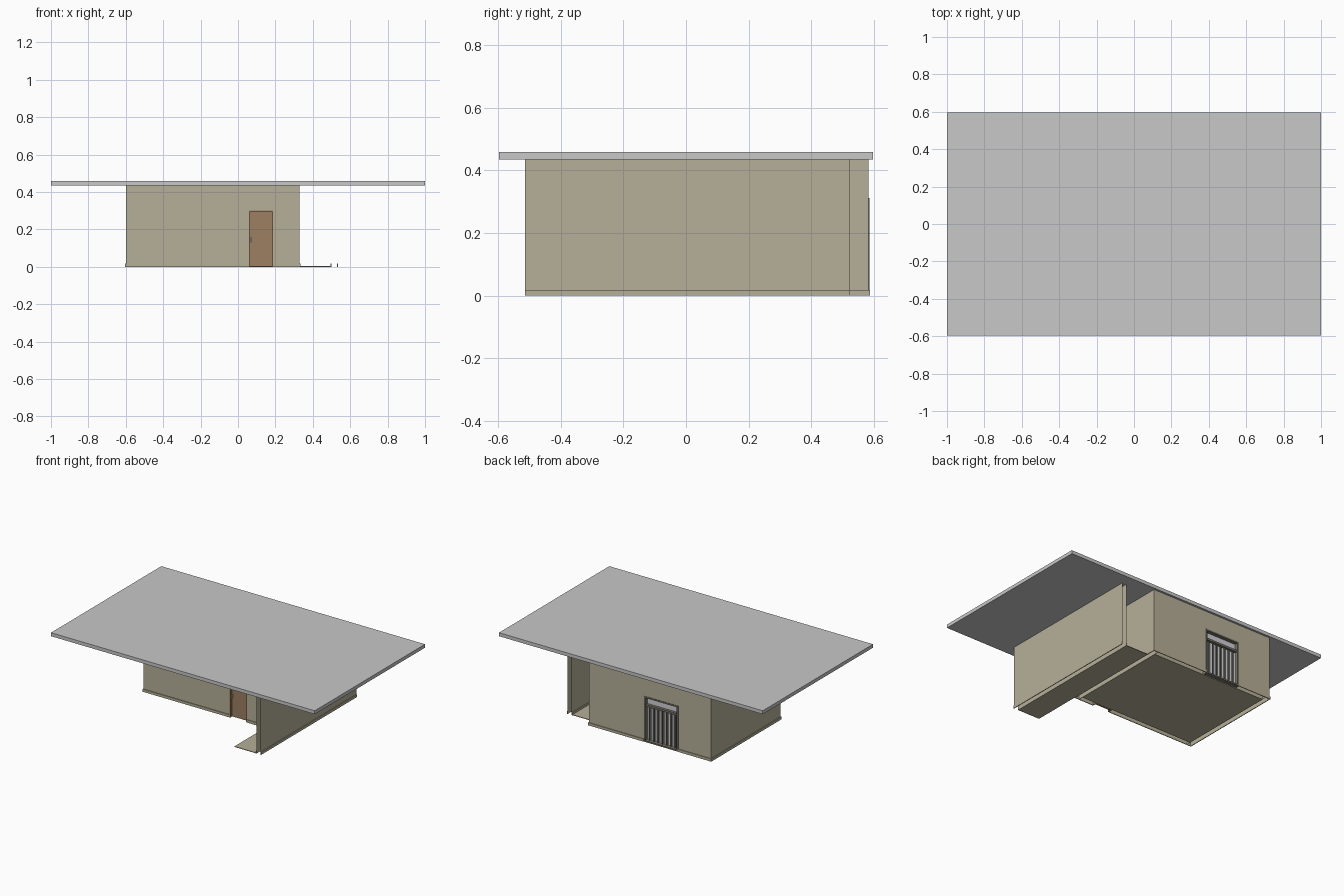
import bpy, bmesh

if "Cube" in bpy.data.objects:
    bpy.data.objects.remove(bpy.data.objects["Cube"])

def material(name, rgb):
    m = bpy.data.materials.new(name)
    m.diffuse_color = (*rgb, 1)
    m.use_nodes = True
    m.node_tree.nodes["Principled BSDF"].inputs["Base Color"].default_value = m.diffuse_color
    return m

TAN = material("tan_plaster", (0.467, 0.429, 0.314))
GREY = material("roof_grey", (0.58, 0.58, 0.58))
BROWN = material("door_brown", (0.34, 0.21, 0.12))
FRAME = material("dark_frame", (0.19, 0.18, 0.14))
PALE = material("pale_curtain", (0.64, 0.64, 0.66))
METAL = material("light_metal", (0.75, 0.75, 0.72))

def finish(name, bm, mat):
    me = bpy.data.meshes.new(name)
    bm.to_mesh(me)
    bm.free()
    ob = bpy.data.objects.new(name, me)
    me.materials.append(mat)
    bpy.context.collection.objects.link(ob)
    return ob

def boxes(name, mat, specs, drop=()):
    """Boxes given as (x0, x1, y0, y1, z0, z1); drop lists face directions left open."""
    bm = bmesh.new()
    for x0, x1, y0, y1, z0, z1 in specs:
        r = bmesh.ops.create_cube(bm, size=1)
        for v in r["verts"]:
            v.co = (x1 if v.co.x > 0 else x0, y1 if v.co.y > 0 else y0, z1 if v.co.z > 0 else z0)
    bm.normal_update()
    gone = [f for f in bm.faces for a, s in drop if f.normal[a] * s > 0.9]
    if gone:
        bmesh.ops.delete(bm, geom=gone, context='FACES')
    return finish(name, bm, mat)

H = 0.435                                   # wall height
X0, X1, Y0, Y1 = -0.598, 0.328, -0.17, 0.583  # house outline
T = 0.03                                    # wall thickness
DX0, DX1, DZ = 0.058, 0.188, 0.30           # door opening
WX0, WX1, WZ = -0.35, -0.09, 0.312          # window opening
OPEN_BOTTOM = ((2, -1),)

# Roof slab
boxes("roof_slab", GREY, [(-1, 1, -0.597, 0.597, H, 0.459)])

# House walls, open underneath
boxes("side_walls", TAN, [(X0, X0 + T, Y0, Y1, 0, H), (X1 - T, X1, Y0, Y1, 0, H)], OPEN_BOTTOM)
boxes("front_wall", TAN, [(X0 + T, DX0, Y0, Y0 + T, 0, H), (DX1, X1 - T, Y0, Y0 + T, 0, H)], OPEN_BOTTOM)
boxes("back_wall", TAN, [(X0 + T, WX0, Y1 - T, Y1, 0, H), (WX1, X1 - T, Y1 - T, Y1, 0, H)], OPEN_BOTTOM)
boxes("wall_over_openings", TAN, [(DX0, DX1, Y0, Y0 + T, DZ, H), (WX0, WX1, Y1 - T, Y1, WZ, H)])

# Floors: inside the house and the side passage
boxes("house_floor", TAN, [(X0 + T, X1 - T, Y0 + T, Y1 - T, 0, 0.004)])
boxes("passage_floor", TAN, [(X1 + 0.004, 0.5, -0.513, 0.523, 0, 0.004)])

# Freestanding wall: two skins with open ends
boxes("screen_wall", TAN, [(0.5, 0.53, -0.514, 0.524, 0, H)], ((1, 1), (1, -1), (2, -1)))

# Skirting boards around the foot of the walls
B, S = 0.005, 0.018
boxes("skirting", TAN, [
    (X0 - B, X0, Y0 - B, Y1 + B, 0, S), (X1, X1 + B, Y0 - B, Y1 + B, 0, S),
    (X0, DX0, Y0 - B, Y0, 0, S), (DX1, X1, Y0 - B, Y0, 0, S),
    (X0, WX0, Y1, Y1 + B, 0, S), (WX1, X1, Y1, Y1 + B, 0, S),
    (0.53, 0.53 + B, -0.514, 0.524, 0, S), (0.5 - B, 0.5, -0.514, 0.524, 0, S)])

# Door with handle, slightly recessed
boxes("door_leaf", BROWN, [(DX0 + 0.004, DX1 - 0.004, Y0 + 0.014, Y0 + 0.026, 0.002, DZ - 0.004)])
boxes("door_frame", BROWN, [
    (DX0, DX0 + 0.005, Y0 - 0.003, Y0 + T, 0, DZ), (DX1 - 0.005, DX1, Y0 - 0.003, Y0 + T, 0, DZ),
    (DX0, DX1, Y0 - 0.003, Y0 + T, DZ - 0.005, DZ)])
boxes("door_handle", METAL, [(DX0 + 0.01, DX0 + 0.014, Y0 + 0.004, Y0 + 0.014, 0.13, 0.16)])

# Tall back window: frame, transom and upright bars
F, TR = 0.01, 0.255
ya, yb = Y1 - 0.024, Y1 + 0.003
boxes("window_frame", FRAME, [
    (WX0, WX0 + F, ya, yb, 0, WZ), (WX1 - F, WX1, ya, yb, 0, WZ),
    (WX0, WX1, ya, yb, WZ - F, WZ), (WX0, WX1, ya, yb, 0, F),
    (WX0 + F, WX1 - F, ya, Y1 - 0.004, TR - 0.014, TR)])
n = 8
step = (WX1 - WX0) / n
boxes("window_bars", FRAME, [
    (WX0 + i * step - 0.003, WX0 + i * step + 0.003, Y1 - 0.02, Y1 - 0.012, F, TR - 0.014)
    for i in range(1, n)])
boxes("window_upper_pane", PALE, [(WX0 + F, WX1 - F, Y1 - 0.026, Y1 - 0.022, TR, WZ - F)])

# Pleated curtain behind the bars
bm = bmesh.new()
m = 32
cols = []
for i in range(m + 1):
    x = WX0 + (WX1 - WX0) * i / m
    y = Y1 - (0.023 if i % 2 else 0.029)
    cols.append((bm.verts.new((x, y, 0.005)), bm.verts.new((x, y, TR))))
for (a, b), (c, d) in zip(cols, cols[1:]):
    bm.faces.new((c, a, b, d))
finish("curtain", bm, PALE)
